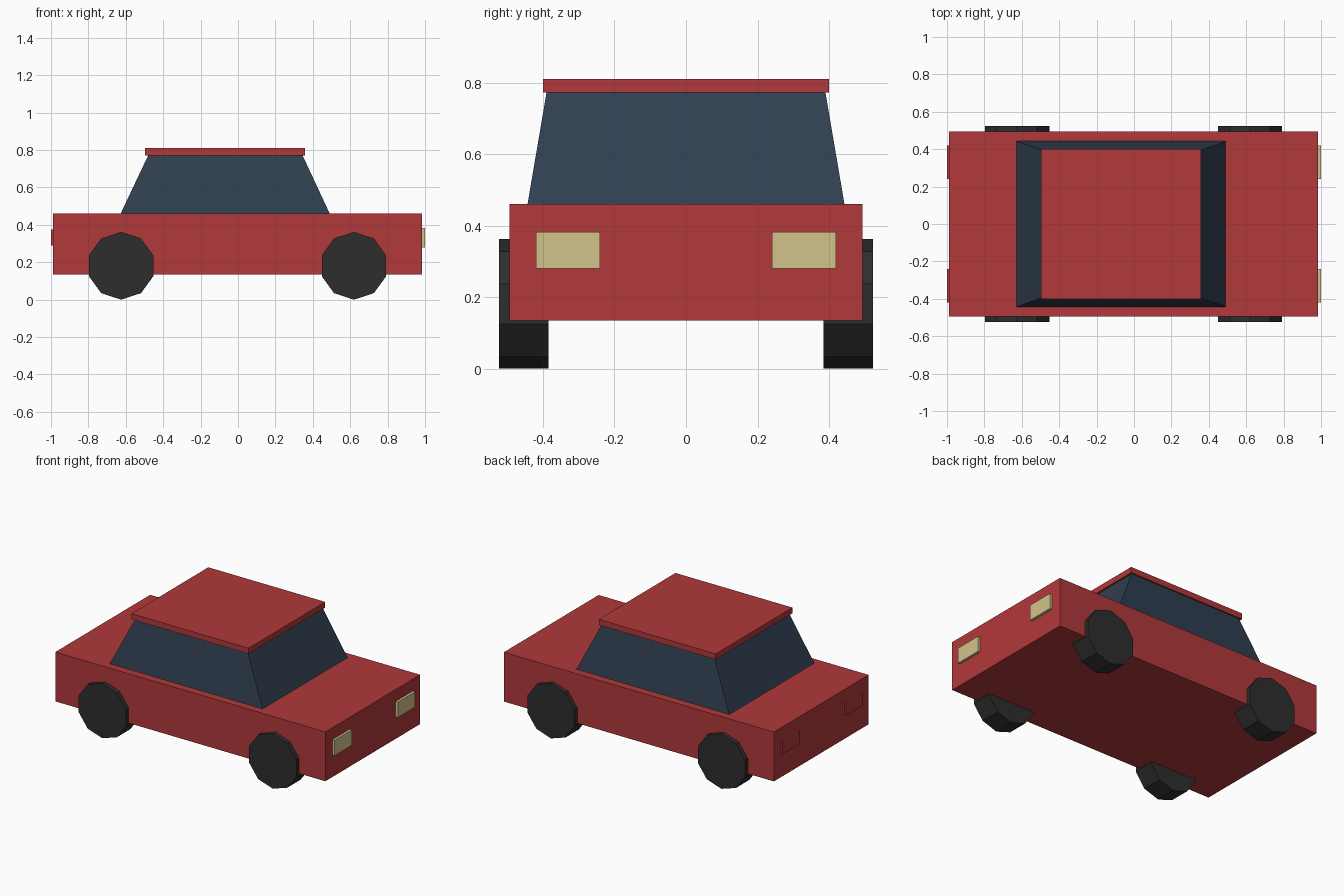
import bpy
import bmesh
from math import pi
from mathutils import Matrix

old = bpy.data.objects.get("Cube")
if old:
    bpy.data.objects.remove(old, do_unlink=True)


def material(name, r, g, b):
    mat = bpy.data.materials.new(name)
    mat.use_nodes = True
    mat.diffuse_color = (r, g, b, 1)
    bsdf = next(n for n in mat.node_tree.nodes if n.type == 'BSDF_PRINCIPLED')
    bsdf.inputs["Base Color"].default_value = (r, g, b, 1)
    return mat


red = material("red paint", 0.44, 0.04, 0.043)
glass = material("dark glass", 0.03, 0.05, 0.08)
rubber = material("black rubber", 0.027, 0.027, 0.027)
lamp = material("pale lamp", 0.65, 0.55, 0.26)


def add_object(name, bm, mat):
    mesh = bpy.data.meshes.new(name)
    bmesh.ops.recalc_face_normals(bm, faces=bm.faces)
    bm.to_mesh(bm_mesh := mesh)
    bm.free()
    mesh.materials.append(mat)
    obj = bpy.data.objects.new(name, bm_mesh)
    bpy.context.collection.objects.link(obj)
    return obj


def box(name, mat, xs, ys, zs, top_xs=None, top_ys=None):
    """Box between the given limits; the top may have its own limits."""
    bm = bmesh.new()
    bmesh.ops.create_cube(bm, size=2)
    for v in bm.verts:
        i, j, k = (int(c > 0) for c in v.co)
        x_lim = top_xs if k and top_xs else xs
        y_lim = top_ys if k and top_ys else ys
        v.co = (x_lim[i], y_lim[j], zs[k])
    return add_object(name, bm, mat)


# Body, tapered cabin and overhanging roof
box("body", red, (-0.988, 0.984), (-0.494, 0.494), (0.135, 0.461))
box("cabin", glass, (-0.627, 0.49), (-0.443, 0.443), (0.461, 0.772),
    (-0.48, 0.345), (-0.39, 0.39))
box("roof", red, (-0.497, 0.357), (-0.4, 0.4), (0.772, 0.81))

# Lamps at both ends
for side, s in (("front", -1), ("back", 1)):
    ys = sorted((s * 0.24, s * 0.42))
    box("headlight_" + side, lamp, (0.97, 1), ys, (0.28, 0.382))
    box("taillight_" + side, red, (-1, -0.97), ys, (0.29, 0.374))

# Ten-sided wheels with a corner pointing up
WHEEL_RADIUS = 0.181
for side, s in (("front", -1), ("back", 1)):
    for end, x in (("left", 0.62), ("right", -0.625)):
        bm = bmesh.new()
        bmesh.ops.create_cone(bm, cap_ends=True, segments=10, depth=0.138,
                              radius1=WHEEL_RADIUS, radius2=WHEEL_RADIUS)
        # First corner of the cone lies on local y, which turns to point up
        bmesh.ops.transform(bm, verts=bm.verts,
                            matrix=Matrix.Rotation(pi / 2, 4, 'X'))
        wheel = add_object("wheel_" + side + "_" + end, bm, rubber)
        wheel.location = (x, s * 0.454, WHEEL_RADIUS)
